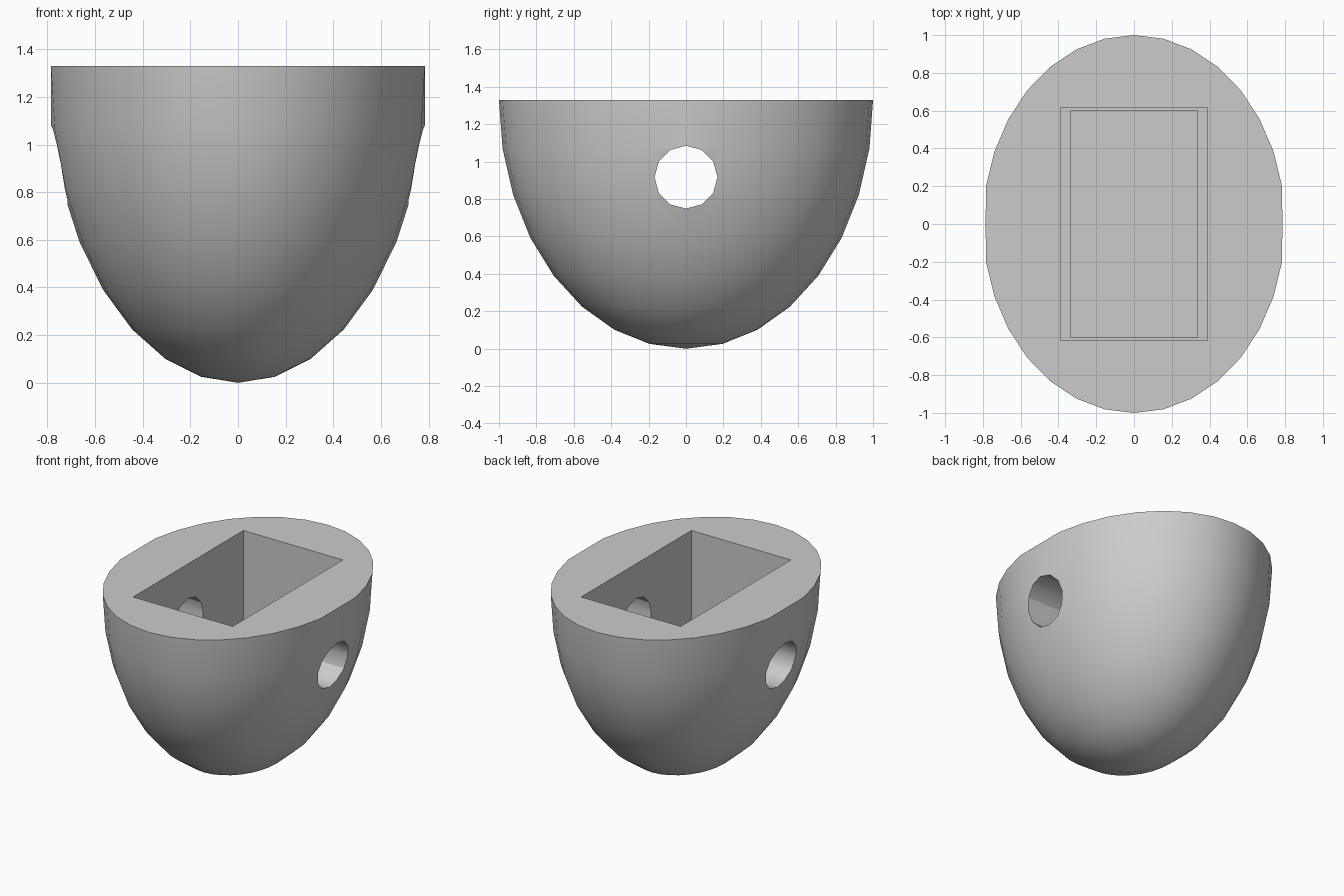
import bpy, bmesh
from math import pi
from mathutils import Matrix, Vector

default = bpy.data.objects.get("Cube")
if default:
    bpy.data.objects.remove(default, do_unlink=True)

HEIGHT = 1.33

grey = bpy.data.materials.new("plain_grey")
grey.use_nodes = True
colour = (0.6, 0.6, 0.6, 1)
grey.diffuse_color = colour
grey.node_tree.nodes["Principled BSDF"].inputs["Base Color"].default_value = colour


def make_object(name, bm):
    mesh = bpy.data.meshes.new(name)
    bm.to_mesh(mesh)
    bm.free()
    mesh.materials.append(grey)
    obj = bpy.data.objects.new(name, mesh)
    bpy.context.collection.objects.link(obj)
    return obj


def box(name, half_x, half_y, bottom, top):
    bm = bmesh.new()
    size = Matrix.Diagonal((2 * half_x, 2 * half_y, top - bottom, 1))
    bmesh.ops.create_cube(bm, size=1, matrix=Matrix.Translation((0, 0, (top + bottom) / 2)) @ size)
    return make_object(name, bm)


# Lower half of an oval ball, closed with a flat rim
bm = bmesh.new()
bmesh.ops.create_uvsphere(bm, u_segments=32, v_segments=16, radius=1)
bmesh.ops.delete(bm, geom=[v for v in bm.verts if v.co.z > 0.01], context="VERTS")
rim = [e for e in bm.edges if e.is_boundary]
bmesh.ops.contextual_create(bm, geom=rim)
for v in bm.verts:
    v.co = Vector((0.8 * v.co.x, v.co.y, HEIGHT * (1 + v.co.z)))
    # Slightly flattened sides at the rim
    v.co.x = max(-0.785, min(0.785, v.co.x))
bmesh.ops.recalc_face_normals(bm, faces=bm.faces)
body = make_object("bowl_body", bm)

# Cutters: stepped rectangular well and the cross hole
bm = bmesh.new()
bmesh.ops.create_cone(bm, cap_ends=True, segments=12, radius1=0.168, radius2=0.168, depth=2.4,
                      matrix=Matrix.Translation((0, 0, 0.917)) @ Matrix.Rotation(pi / 2, 4, "Y"))
cutters = [
    box("well_cutter", 0.39, 0.617, 0.62, 1.6),
    box("well_floor_cutter", 0.335, 0.6, 0.52, 1.5),
    make_object("side_hole_cutter", bm),
]

bpy.context.view_layer.objects.active = body
for cutter in cutters:
    cutter.hide_render = True
    cut = body.modifiers.new(cutter.name, "BOOLEAN")
    cut.operation = "DIFFERENCE"
    cut.solver = "EXACT"
    cut.object = cutter
    bpy.ops.object.modifier_apply(modifier=cut.name)
for cutter in cutters:
    bpy.data.objects.remove(cutter, do_unlink=True)

# Soft outer surface with crisp rim, well and hole edges
bpy.ops.object.select_all(action="DESELECT")
body.select_set(True)
bpy.ops.object.shade_smooth_by_angle(angle=pi / 6)
